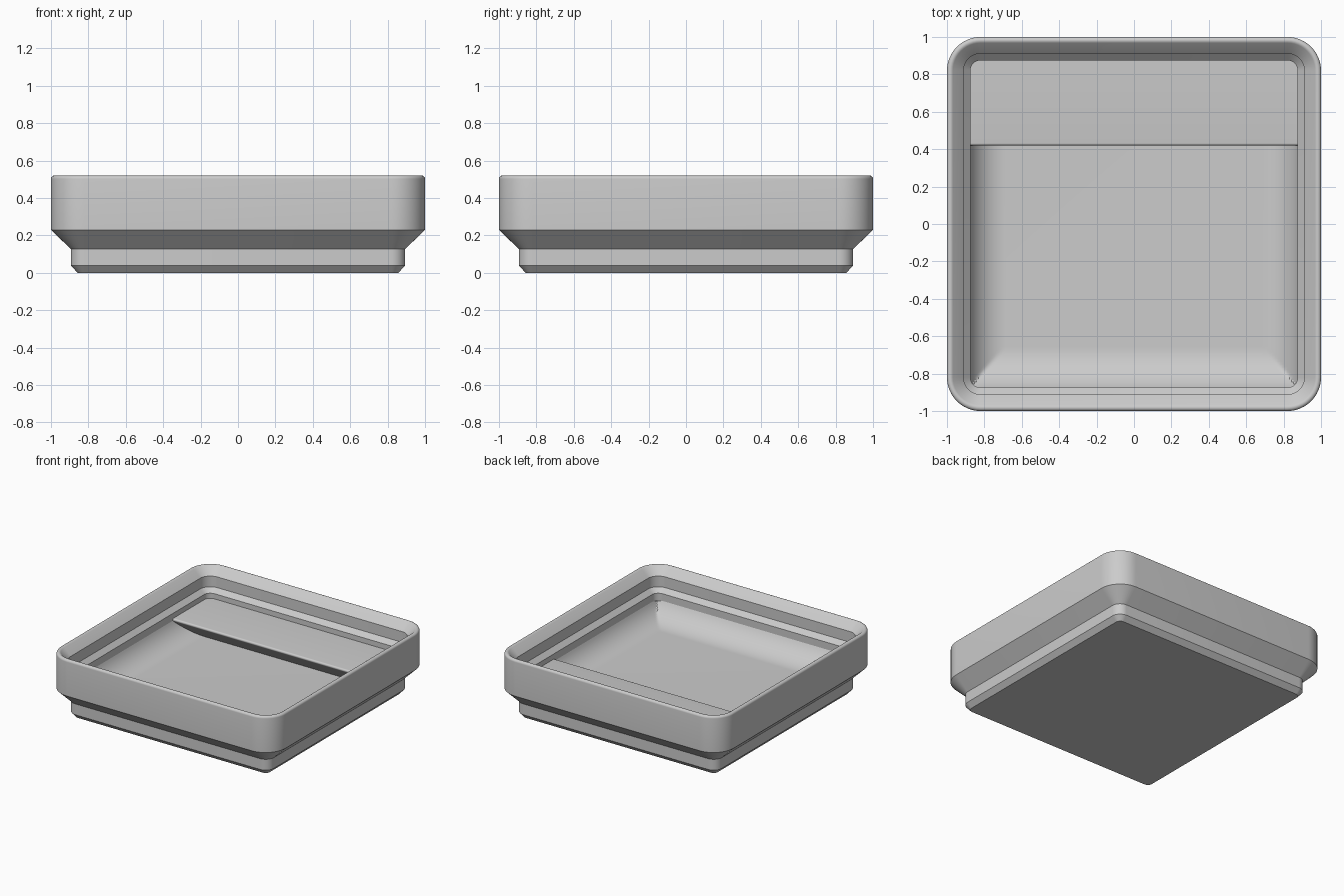
import bpy, bmesh, math

if "Cube" in bpy.data.objects:
    bpy.data.objects.remove(bpy.data.objects["Cube"])

grey = bpy.data.materials.new("light grey")
grey.diffuse_color = (0.6, 0.6, 0.6, 1)
grey.use_nodes = True
grey.node_tree.nodes["Principled BSDF"].inputs["Base Color"].default_value = grey.diffuse_color


def finish(bm, name):
    """Turn a bmesh into a named object with smooth shading and sharp edges."""
    mesh = bpy.data.meshes.new(name)
    bm.to_mesh(mesh)
    bm.free()
    obj = bpy.data.objects.new(name, mesh)
    bpy.context.collection.objects.link(obj)
    mesh.materials.append(grey)
    bpy.ops.object.select_all(action='DESELECT')
    obj.select_set(True)
    bpy.context.view_layer.objects.active = obj
    bpy.ops.object.shade_smooth_by_angle(angle=math.radians(30))
    return obj


def rounded_square(bm, half, z, steps=12):
    """Ring of vertices; the corner centres stay fixed for every ring."""
    centre = 0.82
    r = half - centre
    ring = []
    for q, (sx, sy) in enumerate([(1, 1), (-1, 1), (-1, -1), (1, -1)]):
        for i in range(steps + 1):
            a = math.radians(90 * (q + i / steps))
            ring.append(bm.verts.new((sx * centre + r * math.cos(a),
                                      sy * centre + r * math.sin(a), z)))
    return ring


# Shell: stepped foot, outer wall, rounded rim and inner stacking lip
profile = [(0.858, 0), (0.893, 0.039), (0.893, 0.126), (1.0, 0.23), (1.0, 0.502)]
for k in range(1, 6):                       # outer rounding of the rim
    a = math.radians(18 * k)
    profile.append((0.982 + 0.018 * math.cos(a), 0.502 + 0.018 * math.sin(a)))
profile += [(0.975, 0.519), (0.968, 0.514),
            (0.911, 0.457), (0.911, 0.371), (0.875, 0.336), (0.875, 0.275)]
bm = bmesh.new()
rings = [rounded_square(bm, h, z) for h, z in profile]
n = len(rings[0])
for lower, upper in zip(rings, rings[1:]):
    for i in range(n):
        j = (i + 1) % n
        bm.faces.new((lower[i], lower[j], upper[j], upper[i]))
bm.faces.new(rings[0][::-1])
finish(bm, "tray_shell")

# Floor: flat basin curving up along the left, right and front
FLOOR, DEPTH, EDGE, STEPS = 0.15, 0.13, 0.876, 16


def scoop(width):
    """Distances from the centre of an arc that is sampled at equal heights."""
    r = (width ** 2 + DEPTH ** 2) / (2 * DEPTH)
    out = []
    for i in range(STEPS + 1):
        h = DEPTH * (i / STEPS) ** 2
        out.append(EDGE - width + math.sqrt(2 * r * h - h * h))
    return out


heights = [DEPTH * (i / STEPS) ** 2 for i in range(STEPS + 1)]
side, front = scoop(0.19), scoop(0.22)
xs = [(-d, h) for d, h in zip(side, heights)][::-1] + list(zip(side, heights))
ys = [(-d, h) for d, h in zip(front, heights)][::-1] + [(0.60, 0)]
bm = bmesh.new()
grid = [[bm.verts.new((x, y, FLOOR + max(hx, hy))) for x, hx in xs] for y, hy in ys]
for r0, r1 in zip(grid, grid[1:]):
    for i in range(len(xs) - 1):
        bm.faces.new((r0[i], r0[i + 1], r1[i + 1], r1[i]))
finish(bm, "basin_floor")

# Label shelf: flat top, rounded front edge, sloping underside
TOP, R, Y0 = 0.295, 0.012, 0.432
section = [(0.874, TOP), (Y0, TOP)]
for k in range(1, 9):
    a = math.radians(90 + 17 * k)
    section.append((Y0 + R * math.cos(a), TOP - R + R * math.sin(a)))
section += [(0.56, 0.145), (0.874, 0.145)]
bm = bmesh.new()
left = [bm.verts.new((-0.8745, y, z)) for y, z in section]
right = [bm.verts.new((0.8745, y, z)) for y, z in section]
for i in range(len(section)):
    j = (i + 1) % len(section)
    bm.faces.new((left[i], left[j], right[j], right[i]))
bm.faces.new(left[::-1])
bm.faces.new(right)
bmesh.ops.recalc_face_normals(bm, faces=bm.faces)
finish(bm, "label_shelf")
